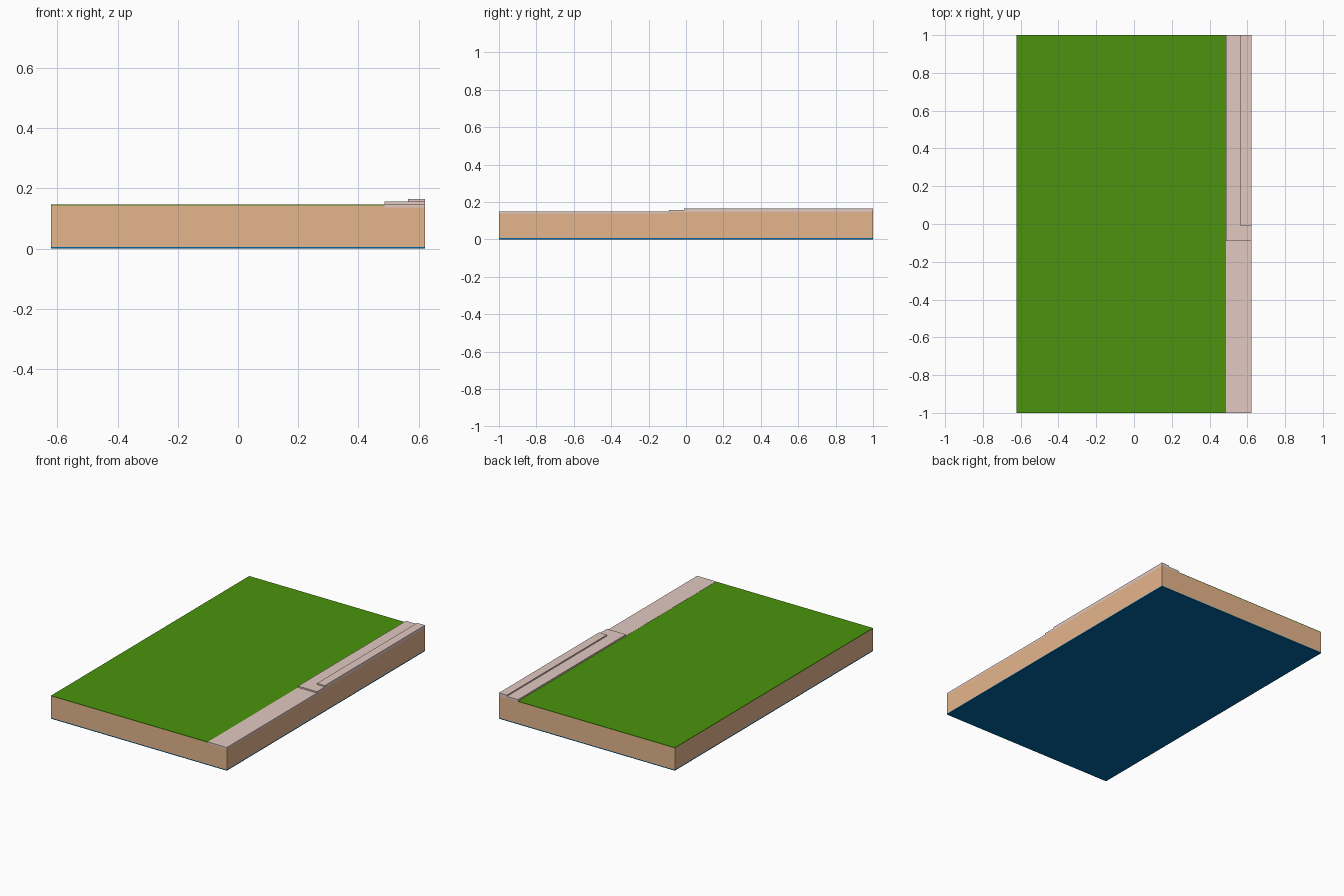
import bpy, bmesh

if "Cube" in bpy.data.objects:
    bpy.data.objects.remove(bpy.data.objects["Cube"])


def srgb(r, g, b):
    lin = [((c / 255 + 0.055) / 1.055) ** 2.4 if c > 10 else c / 255 / 12.92 for c in (r, g, b)]
    return (*lin, 1.0)


def material(name, rgb):
    m = bpy.data.materials.new(name)
    m.diffuse_color = srgb(*rgb)
    m.use_nodes = True
    m.node_tree.nodes["Principled BSDF"].inputs["Base Color"].default_value = m.diffuse_color
    return m


GREEN = material("grass green", (76, 148, 14))
PALE = material("pale paving", (226, 201, 193))
SOIL = material("sandy brown", (229, 181, 140))
BLUE = material("deep blue", (0, 103, 163))


def prism(name, mat, profile, axis, lo, hi):
    """Extrude a closed 2D outline along 'x' (points y, z) or 'y' (points x, z)."""
    bm = bmesh.new()

    def place(p, t):
        return (t, p[0], p[1]) if axis == "x" else (p[0], t, p[1])

    a = [bm.verts.new(place(p, lo)) for p in profile]
    b = [bm.verts.new(place(p, hi)) for p in profile]
    bm.faces.new(a)
    bm.faces.new(b[::-1])
    n = len(profile)
    for i in range(n):
        j = (i + 1) % n
        bm.faces.new((a[i], b[i], b[j], a[j]))
    bmesh.ops.recalc_face_normals(bm, faces=bm.faces)
    me = bpy.data.meshes.new(name)
    bm.to_mesh(me)
    bm.free()
    me.materials.append(mat)
    ob = bpy.data.objects.new(name, me)
    bpy.context.collection.objects.link(ob)
    return ob


def box(name, mat, x0, x1, y0, y1, z0, z1):
    return prism(name, mat, [(x0, z0), (x1, z0), (x1, z1), (x0, z1)], "y", y0, y1)


W, L = 0.621, 1.0
EDGE, KERB = 0.487, 0.565       # paving edge, upper step edge
RAMP, STEP = -0.09, -0.01       # where the raised paving layers begin
TOP = 0.147

# thin blue underside
box("base_sheet", BLUE, -W, W, -L, L, 0.0, 0.006)

# earth block, with the lawn on top
box("earth_block", SOIL, -W, EDGE, -L, L, 0.006, 0.143)
box("lawn", GREEN, -W, EDGE, -L, L, 0.143, TOP)

# earth under the paving, higher at the back
prism("earth_under_paving", SOIL,
      [(-L, 0.006), (L, 0.006), (L, 0.145), (RAMP, 0.145), (RAMP, 0.137), (-L, 0.137)],
      "x", EDGE, W)

# paving: low path, then two raised layers
prism("paving", PALE,
      [(-L, 0.137), (RAMP, 0.137), (RAMP, 0.145), (L, 0.145), (L, 0.157), (RAMP, 0.157),
       (RAMP, TOP + 0.001), (-L, TOP + 0.001)],
      "x", EDGE, W)
box("upper_step", PALE, KERB, W, STEP, L, 0.157, 0.165)
